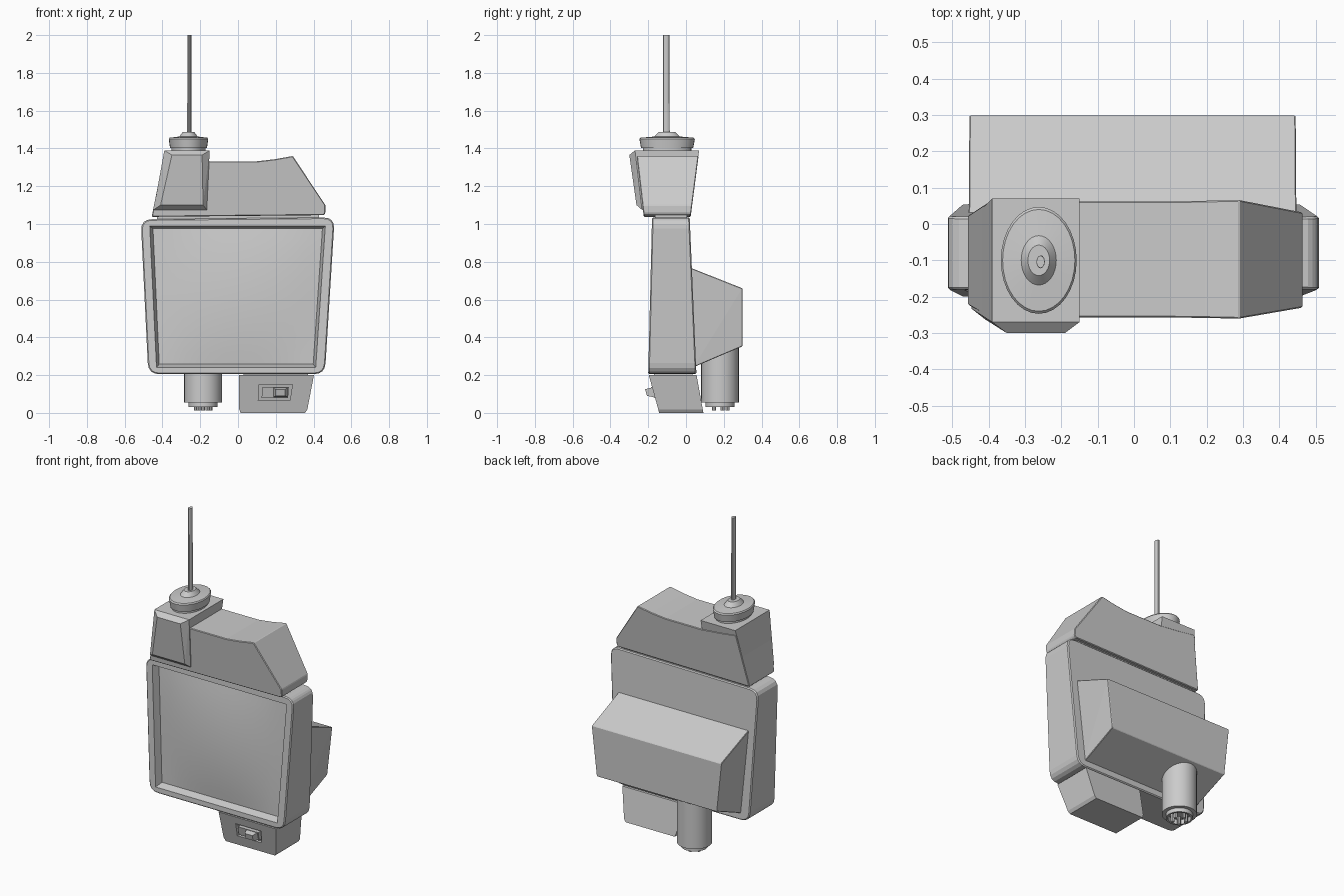
import bpy, bmesh
from math import sin, cos, pi
from mathutils import Vector

if "Cube" in bpy.data.objects:
    bpy.data.objects.remove(bpy.data.objects["Cube"])


def finish(name, bm, smooth=False, bevel=0):
    bmesh.ops.recalc_face_normals(bm, faces=bm.faces)
    me = bpy.data.meshes.new(name)
    bm.to_mesh(me)
    bm.free()
    ob = bpy.data.objects.new(name, me)
    bpy.context.collection.objects.link(ob)
    activate(ob)
    if bevel:
        m = ob.modifiers.new("bevel", 'BEVEL')
        m.width, m.segments = bevel, 1
        bpy.ops.object.modifier_apply(modifier=m.name)
    if smooth:
        bpy.ops.object.shade_smooth_by_angle(angle=0.6)
    return ob


def activate(ob):
    bpy.ops.object.select_all(action='DESELECT')
    ob.select_set(True)
    bpy.context.view_layer.objects.active = ob


def prism(name, pts, front, back, **kw):
    """x-z profile spanned between depth functions front(z) and back(z)"""
    bm = bmesh.new()
    a = [bm.verts.new((x, front(z), z)) for x, z in pts]
    b = [bm.verts.new((x, back(z), z)) for x, z in pts]
    bm.faces.new(a)
    bm.faces.new(b[::-1])
    n = len(pts)
    for i in range(n):
        bm.faces.new((a[i], b[i], b[(i + 1) % n], a[(i + 1) % n]))
    return finish(name, bm, **kw)


def hull(name, pts, **kw):
    bm = bmesh.new()
    vs = [bm.verts.new(p) for p in pts]
    bmesh.ops.convex_hull(bm, input=vs)
    bmesh.ops.dissolve_limit(bm, angle_limit=0.01, verts=bm.verts, edges=bm.edges)
    return finish(name, bm, **kw)


def rounded(pts, r, seg=4):
    out = []
    for i, p in enumerate(pts):
        p = Vector(p)
        a = p + (Vector(pts[i - 1]) - p).normalized() * r
        b = p + (Vector(pts[(i + 1) % len(pts)]) - p).normalized() * r
        for k in range(seg + 1):
            t = k / seg
            out.append(tuple(a * (1 - t) ** 2 + p * 2 * t * (1 - t) + b * t * t))
    return out


def lathe(name, x, y, prof, sx=1.0, seg=32):
    bm = bmesh.new()
    rings = [[bm.verts.new((x + sx * r * cos(2 * pi * i / seg), y + r * sin(2 * pi * i / seg), z))
              for i in range(seg)] for r, z in prof]
    for a, b in zip(rings, rings[1:]):
        for i in range(seg):
            j = (i + 1) % seg
            bm.faces.new((a[i], a[j], b[j], b[i]))
    bm.faces.new(rings[0])
    bm.faces.new(rings[-1])
    return finish(name, bm, smooth=True)


def cut(ob, cutter):
    activate(ob)
    m = ob.modifiers.new("cut", 'BOOLEAN')
    m.operation, m.object, m.solver = 'DIFFERENCE', cutter, 'EXACT'
    bpy.ops.object.modifier_apply(modifier=m.name)
    bpy.data.objects.remove(cutter)


def body_front(z):
    return -0.2 + (z - 0.21) * 0.0244


# Screen housing with a recessed front
outline = rounded([(-0.475, 0.205), (0.46, 0.205), (0.512, 1.035), (-0.515, 1.025)], 0.06)
body = prism("screen_housing", outline, body_front,
             lambda z: 0.055 - (z - 0.21) * 0.043, bevel=0.006)
outer = [(-0.432, 0.24), (0.412, 0.24), (0.463, 0.99), (-0.468, 0.99)]
inner = [(-0.417, 0.258), (0.398, 0.258), (0.447, 0.976), (-0.45, 0.976)]
cut(body, hull("cutter", [(x, body_front(z) - 0.002, z) for x, z in outer] +
               [(x, body_front(z) + 0.05, z) for x, z in inner]))

# Bulging screen glass
bm = bmesh.new()
N = 12
c = [Vector((x, z)) for x, z in inner]
grid = []
for i in range(N + 1):
    v = i / N
    row = []
    for k in range(N + 1):
        u = k / N
        p = (c[0] * (1 - u) + c[1] * u) * (1 - v) + (c[3] * (1 - u) + c[2] * u) * v
        bulge = 0.028 * (1 - (2 * u - 1) ** 2) * (1 - (2 * v - 1) ** 2)
        row.append(bm.verts.new((p.x, body_front(p.y) + 0.042 - bulge, p.y)))
    grid.append(row)
for i in range(N):
    for k in range(N):
        bm.faces.new((grid[i][k], grid[i][k + 1], grid[i + 1][k + 1], grid[i + 1][k]))
finish("screen_glass", bm, smooth=True)

# Top block and the neck below it
prism("top_block", [(-0.457, 1.038), (0.455, 1.047), (0.463, 1.06), (0.463, 1.10), (0.29, 1.36),
                    (0.195, 1.343), (0.10, 1.332), (-0.15, 1.332), (-0.28, 1.345), (-0.393, 1.36)],
      lambda z: -0.224 - (z - 1.04) * 0.115, lambda z: 0.025 + (z - 1.04) * 0.13, bevel=0.004)
prism("neck", [(-0.43, 1.01), (0.43, 1.01), (0.43, 1.06), (-0.43, 1.06)],
      lambda z: -0.165, lambda z: 0.005)

# Antenna mount with chamfered front
hull("antenna_mount",
     [(x, y, 1.075) for x in (-0.447, -0.165) for y in (-0.233, 0.015)] +
     [(x, y, 1.39) for x in (-0.39, -0.15) for y in (-0.27, 0.07)] +
     [(-0.41, -0.262, 1.10), (-0.185, -0.262, 1.10), (-0.35, -0.3, 1.365), (-0.19, -0.3, 1.365)])

# Antenna base and rod, oval in plan
lathe("antenna_base", -0.262, -0.1, [(0.128, 1.38), (0.128, 1.403), (0.138, 1.403), (0.147, 1.45),
                                     (0.14, 1.457), (0.068, 1.463), (0.042, 1.488), (0.02, 1.488)], 0.71)
lathe("antenna_rod", -0.257, -0.104, [(0.018, 1.48), (0.017, 2.0)], 0.66, 12)

# Rear box
hull("rear_box", [(-0.455, 0.02, 0.77), (0.447, 0.02, 0.77), (-0.453, 0.298, 0.66), (0.445, 0.298, 0.66),
                  (-0.42, 0.298, 0.352), (0.41, 0.298, 0.352), (-0.415, 0.04, 0.242), (0.405, 0.04, 0.242)],
     bevel=0.003)

# Connector plug with hollow end and pins
lathe("plug", -0.185, 0.18, [(0.1, 0.35), (0.1, 0.055), (0.077, 0.055), (0.077, 0.03),
                             (0.066, 0.03), (0.066, 0.06)])
for i in range(5):
    a = 2 * pi * i / 5 + pi / 2
    lathe(f"plug_pin_{i}", -0.185 + 0.04 * cos(a), 0.18 + 0.04 * sin(a),
          [(0.011, 0.065), (0.011, 0.012)], 1, 8)

# Switch box under the screen
box = prism("switch_box", [(0.004, 0.2), (0.004, 0.025), (0.014, 0), (0.355, 0), (0.367, 0.018), (0.402, 0.2)],
            lambda z: -0.142 - z * 0.275, lambda z: 0.092 - z * 0.18)
prism("switch_box_neck", [(0.03, 0.18), (0.37, 0.18), (0.37, 0.23), (0.03, 0.23)],
      lambda z: -0.17, lambda z: 0.035)


def box_front(z):
    return -0.142 - z * 0.275


cut(box, prism("cutter", [(0.107, 0.065), (0.275, 0.065), (0.288, 0.15), (0.112, 0.15)],
               lambda z: box_front(z) - 0.03, lambda z: box_front(z) + 0.02))

# Rocker switch
prism("switch_plate", [(0.125, 0.08), (0.265, 0.08), (0.27, 0.137), (0.13, 0.137)],
      lambda z: box_front(z) - 0.006, lambda z: box_front(z) + 0.03)
hull("switch_rocker",
     [(x, box_front(z), z) for x in (0.185, 0.265) for z in (0.082, 0.135)] +
     [(x, box_front(z) - 0.04, z) for x in (0.198, 0.25) for z in (0.09, 0.125)])
